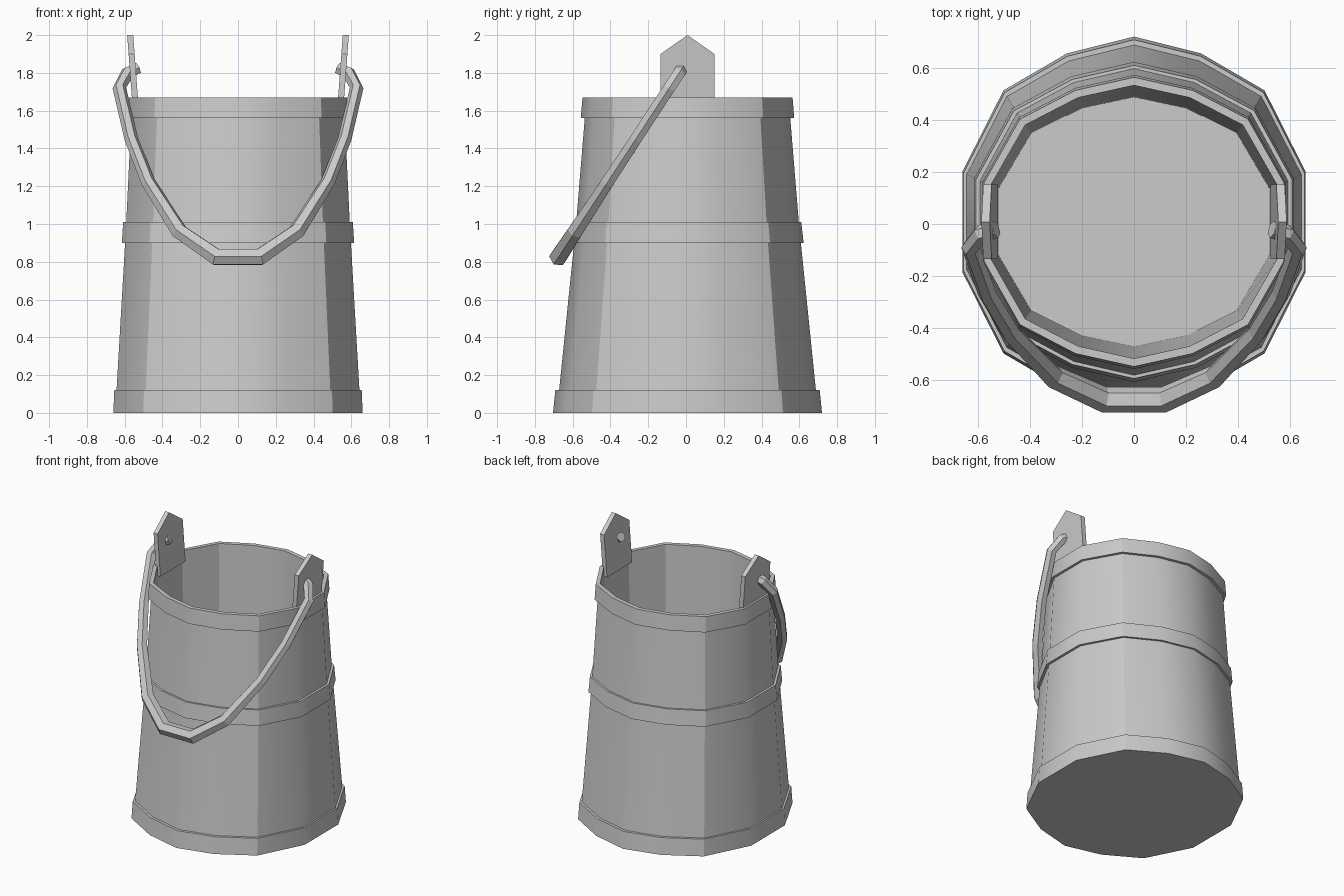
import bpy, bmesh, math
from mathutils import Vector

if "Cube" in bpy.data.objects:
    bpy.data.objects.remove(bpy.data.objects["Cube"])

YC = 0.008
# quarter outline of the 14-sided bucket, as fractions of half width / half depth
Q = [(0, 1), (.39, .91), (.76, .71), (1, .27)]
OUT = (Q + [(x, -y) for x, y in Q[::-1]]
       + [(-x, -y) for x, y in Q[1:]] + [(-x, y) for x, y in Q[:0:-1]])


def finish(name, bm, smooth=True):
    bmesh.ops.recalc_face_normals(bm, faces=bm.faces)
    me = bpy.data.meshes.new(name)
    bm.to_mesh(me)
    bm.free()
    ob = bpy.data.objects.new(name, me)
    bpy.context.collection.objects.link(ob)
    if smooth:
        bpy.ops.object.select_all(action='DESELECT')
        ob.select_set(True)
        bpy.context.view_layer.objects.active = ob
        bpy.ops.object.shade_smooth_by_angle(angle=math.radians(30))
    return ob


def bridge(bm, rings, caps=True):
    rows = [[bm.verts.new(p) for p in r] for r in rings]
    n = len(rows[0])
    for a, b in zip(rows, rows[1:]):
        for i in range(n):
            j = (i + 1) % n
            bm.faces.new((a[i], a[j], b[j], b[i]))
    if caps:
        bm.faces.new(rows[0])
        bm.faces.new(rows[-1])


def lathe(name, profile, caps):
    bm = bmesh.new()
    bridge(bm, [[(x * rx, YC + y * ry, z) for x, y in OUT]
                for rx, ry, z in profile], caps)
    return finish(name, bm)


# bucket body: outside wall, rim, inside wall and floor
lathe("bucket_body", [(.65, .692, 0), (.592, .59, 1.0), (.56, .535, 1.67),
                      (.55, .525, 1.67), (.52, .48, .12)], True)

# three raised hoops: lower lip, face, upper lip
lathe("bottom_hoop", [(.65, .692, 0), (.66, .712, 0), (.655, .70, .12), (.64, .68, .12)], False)
lathe("middle_hoop", [(.597, .60, .9), (.615, .615, .9), (.608, .602, 1.01), (.59, .585, 1.01)], False)
lathe("top_hoop", [(.563, .54, 1.56), (.583, .565, 1.56), (.577, .556, 1.67), (.56, .535, 1.67)], False)

# pointed ears that hold the handle
EAR = [(-.143, 1.6), (.143, 1.6), (.143, 1.9), (0, 2.0), (-.143, 1.9)]
for side, label in ((-1, "left_ear"), (1, "right_ear")):
    bm = bmesh.new()
    bridge(bm, [[(side * (x + .075 * (z - 1.67)), YC + y, z) for y, z in EAR]
                for x in (.53, .562)])
    finish(label, bm, False)

# swung-down handle: hexagonal section swept along a tilted flat path (x, z, radius)
half = [(.53, 1.825, .034), (.585, 1.80, .036), (.628, 1.72, .036), (.565, 1.45, .036),
        (.475, 1.22, .038), (.31, .96, .045), (.115, .825, .05)]
path = half + [(-x, z, r) for x, z, r in half[::-1]]
pts = [Vector((x, -.03 - .655 * (1.81 - z), z)) for x, z, r in path]
normal = Vector((0, -1, .655)).normalized()
bm = bmesh.new()
rings = []
for i, p in enumerate(pts):
    t = (pts[min(i + 1, len(pts) - 1)] - pts[max(i - 1, 0)]).normalized()
    side = t.cross(normal)
    r = path[i][2]
    rings.append([p + (side * math.cos(k * math.pi / 3) + normal * math.sin(k * math.pi / 3)) * r
                  for k in range(6)])
bridge(bm, rings)
finish("handle", bm, False)
